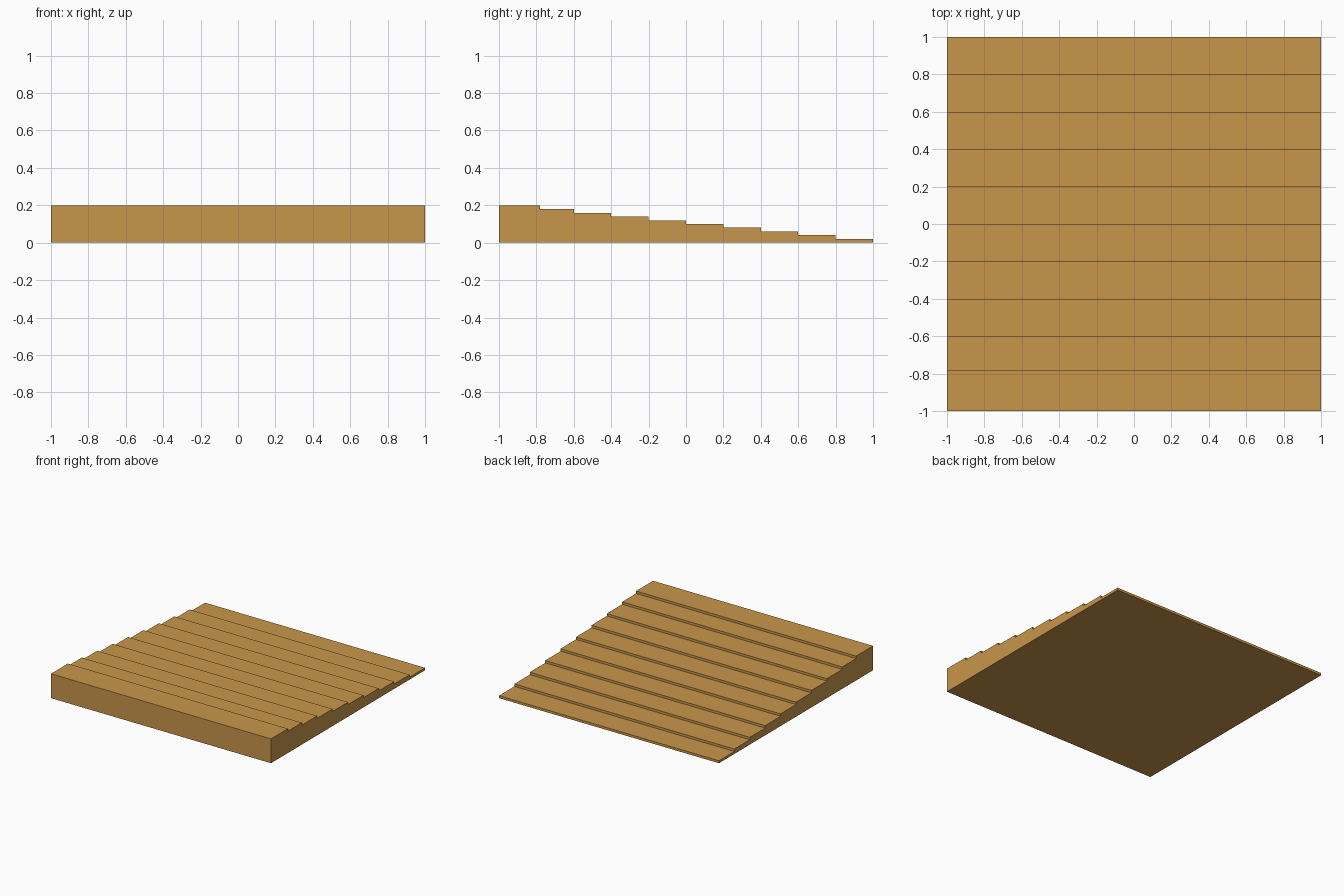
import bpy, bmesh

if "Cube" in bpy.data.objects:
    bpy.data.objects.remove(bpy.data.objects["Cube"])

STEPS = 10
RISE = 0.02

# Warm wood colour
wood = bpy.data.materials.new("warm_wood")
wood.diffuse_color = (0.58, 0.305, 0.07, 1)
wood.use_nodes = True
wood.node_tree.nodes["Principled BSDF"].inputs["Base Color"].default_value = wood.diffuse_color

# Stepped side profile (y, z): the first tread is slightly deeper
profile = [(-1.0, 0.0)]
y = -1.0
for i in range(STEPS):
    z = RISE * (STEPS - i)
    y_end = -0.78 if i == 0 else -1.0 + 0.2 * (i + 1)
    profile += [(y, z), (y_end, z)]
    y = y_end
profile.append((1.0, 0.0))

# Extrude the profile across the width
bm = bmesh.new()
side = bm.faces.new([bm.verts.new((-1.0, py, pz)) for py, pz in profile])
ext = bmesh.ops.extrude_face_region(bm, geom=[side], use_keep_orig=True)
moved = [g for g in ext["geom"] if isinstance(g, bmesh.types.BMVert)]
bmesh.ops.translate(bm, verts=moved, vec=(2.0, 0, 0))
bmesh.ops.recalc_face_normals(bm, faces=bm.faces)

mesh = bpy.data.meshes.new("stepped_ramp")
bm.to_mesh(mesh)
bm.free()
mesh.materials.append(wood)
ramp = bpy.data.objects.new("stepped_ramp", mesh)
bpy.context.collection.objects.link(ramp)
